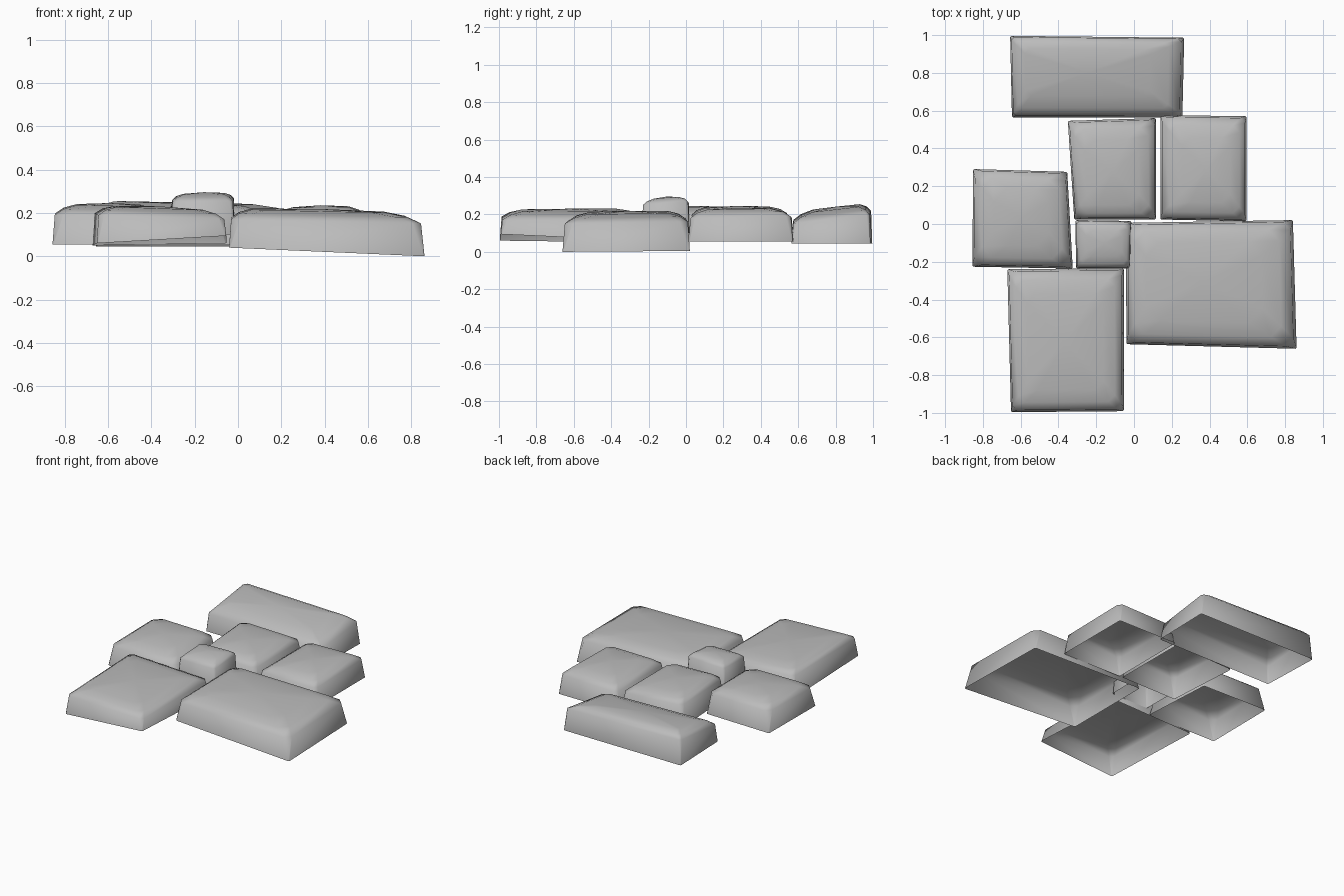
import bpy
import bmesh
from mathutils import Vector

cube = bpy.data.objects.get("Cube")
if cube:
    bpy.data.objects.remove(cube)

# One grey stone colour
stone = bpy.data.materials.new("grey stone")
stone.use_nodes = True
GREY = (0.5, 0.5, 0.5, 1)
stone.diffuse_color = GREY
stone.node_tree.nodes["Principled BSDF"].inputs["Base Color"].default_value = GREY


def blend(values, u, v):
    """Bilinear mix of front-right, front-left, back-left, back-right corners."""
    a, b, c, d = values
    return (a * (1 - u) + b * u) * (1 - v) + (d * (1 - u) + c * u) * v


def ring(bm, quad, heights, insets, cut):
    """Loop of eight vertices: an inset quad with its corners cut off."""
    width = (quad[1] - quad[0]).length
    depth = (quad[3] - quad[0]).length
    front, right, back, left = insets
    u0, u1 = left / width, 1 - right / width
    v0, v1 = front / depth, 1 - back / depth
    cu, cv = cut / width, cut / depth
    spots = [(u0, v0 + cv), (u0 + cu, v0), (u1 - cu, v0), (u1, v0 + cv),
             (u1, v1 - cv), (u1 - cu, v1), (u0 + cu, v1), (u0, v1 - cv)]
    verts = []
    for u, v in spots:
        p = blend(quad, u, v)
        verts.append(bm.verts.new((p.x, p.y, blend(heights, u, v))))
    return verts


def make_stone(name, corners, bottom, rim, crown, slopes, cut=0.03):
    """Hollow paving stone: steep wall, sloped shoulder and low domed top."""
    quad = [Vector(c) for c in corners]
    bm = bmesh.new()
    top = [r + crown for r in rim]
    shoulder = [r + crown * 0.6 for r in rim]
    rings = [
        ring(bm, quad, bottom, [0.004] * 4, 0.006),
        ring(bm, quad, rim, [0.006 + s * 0.08 for s in slopes], cut),
        ring(bm, quad, shoulder, [0.01 + s * 0.45 for s in slopes], cut * 1.4),
        ring(bm, quad, top, [0.02 + s for s in slopes], cut * 1.8),
    ]
    for low, high in zip(rings, rings[1:]):
        for i in range(8):
            j = (i + 1) % 8
            bm.faces.new((low[i], low[j], high[j], high[i]))
    mid = sum((v.co for v in rings[-1]), Vector()) / 8
    centre = bm.verts.new(mid + Vector((0, 0, 0.008)))
    for i in range(8):
        bm.faces.new((rings[-1][i], rings[-1][(i + 1) % 8], centre))
    bmesh.ops.recalc_face_normals(bm, faces=bm.faces)
    if centre.normal.z < 0:
        bmesh.ops.reverse_faces(bm, faces=bm.faces)
    mesh = bpy.data.meshes.new(name)
    bm.to_mesh(mesh)
    bm.free()
    mesh.materials.append(stone)
    obj = bpy.data.objects.new(name, mesh)
    bpy.context.collection.objects.link(obj)
    bpy.ops.object.select_all(action="DESELECT")
    obj.select_set(True)
    bpy.context.view_layer.objects.active = obj
    bpy.ops.object.shade_smooth_by_angle(angle=1.1)


# Corners run front -x, front +x, back +x, back -x; slopes front, +x, back, -x
make_stone("back_stone",
           [(-0.65, 0.56), (0.26, 0.56), (0.27, 0.99), (-0.66, 1.0)],
           [0.05, 0.045, 0.045, 0.045], [0.17, 0.15, 0.2, 0.22], 0.045,
           [0.1, 0.16, 0.05, 0.06], 0.015)
make_stone("middle_back_stone",
           [(-0.32, 0.02), (0.12, 0.02), (0.12, 0.565), (-0.355, 0.55)],
           [0.055] * 4, [0.2, 0.19, 0.19, 0.21], 0.04,
           [0.06, 0.07, 0.09, 0.06])
make_stone("side_back_stone",
           [(0.135, 0.02), (0.6, 0.01), (0.6, 0.575), (0.135, 0.58)],
           [0.055] * 4, [0.18, 0.18, 0.19, 0.18], 0.045,
           [0.08, 0.07, 0.1, 0.1], 0.025)
make_stone("side_stone",
           [(-0.86, -0.23), (-0.32, -0.24), (-0.35, 0.28), (-0.855, 0.295)],
           [0.055] * 4, [0.19, 0.18, 0.2, 0.2], 0.045,
           [0.1, 0.1, 0.08, 0.1], 0.04)
make_stone("small_centre_stone",
           [(-0.31, -0.24), (-0.015, -0.24), (-0.01, 0.02), (-0.315, 0.025)],
           [0.1] * 4, [0.25, 0.25, 0.27, 0.26], 0.03,
           [0.05, 0.03, 0.04, 0.04], 0.015)
make_stone("front_stone",
           [(-0.655, -1.0), (-0.05, -0.995), (-0.05, -0.23), (-0.675, -0.235)],
           [0.06, 0.095, 0.06, 0.05], [0.19, 0.17, 0.17, 0.2], 0.04,
           [0.1, 0.09, 0.12, 0.08], 0.025)
make_stone("large_front_stone",
           [(-0.045, -0.64), (0.865, -0.665), (0.845, 0.025), (-0.045, 0.01)],
           [0.04, 0.0, 0.005, 0.04], [0.17, 0.15, 0.16, 0.18], 0.045,
           [0.11, 0.16, 0.09, 0.09], 0.04)
